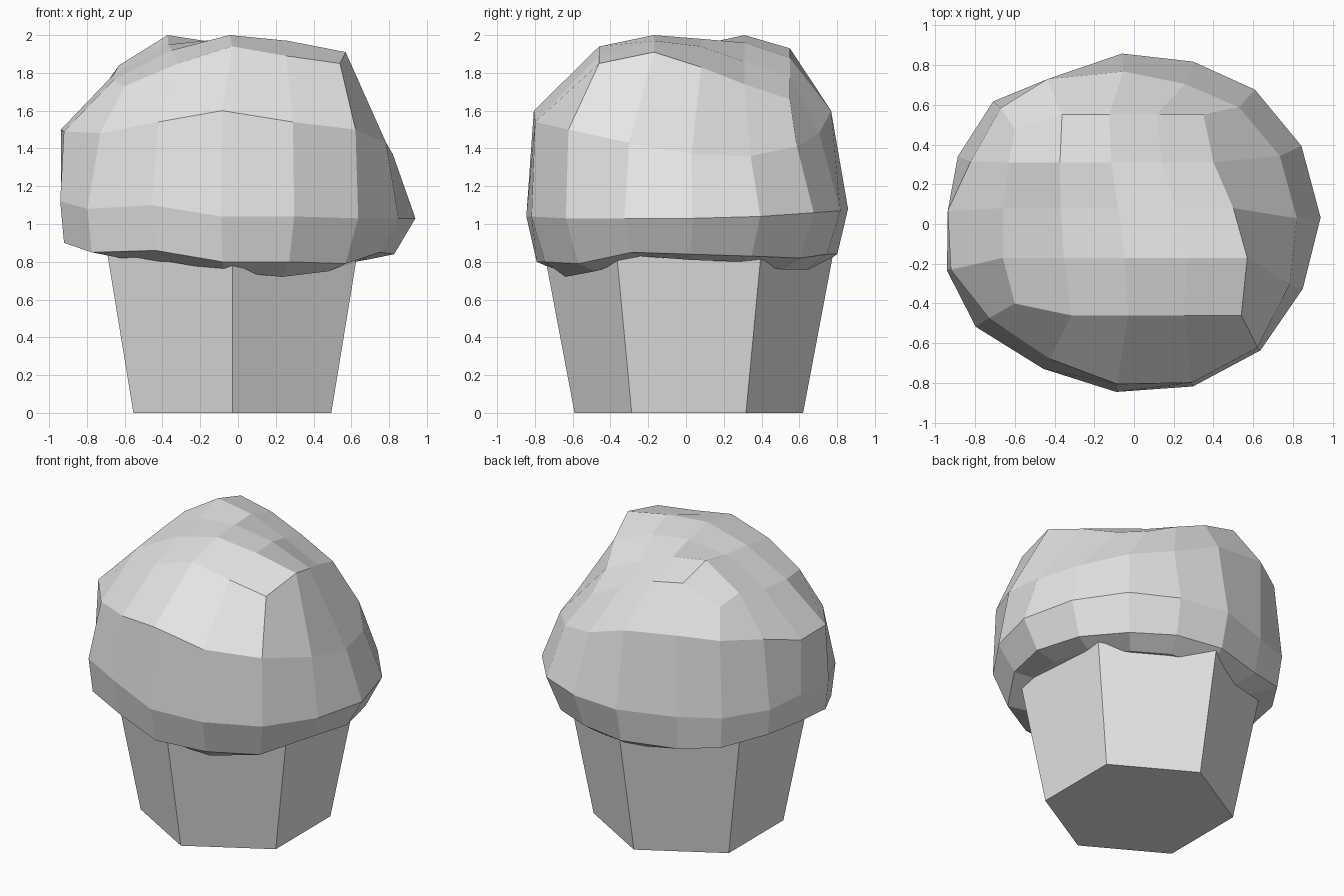
import bpy
import bmesh
from math import cos, sin, radians
from mathutils import Vector

default_cube = bpy.data.objects.get("Cube")
if default_cube:
    bpy.data.objects.remove(default_cube, do_unlink=True)


def make_material(name, colour):
    material = bpy.data.materials.new(name)
    material.use_nodes = True
    material.diffuse_color = colour
    material.node_tree.nodes["Principled BSDF"].inputs["Base Color"].default_value = colour
    return material


def finish(bm, name, material):
    bmesh.ops.recalc_face_normals(bm, faces=bm.faces[:])
    mesh = bpy.data.meshes.new(name)
    bm.to_mesh(mesh)
    bm.free()
    mesh.materials.append(material)
    part = bpy.data.objects.new(name, mesh)
    bpy.context.collection.objects.link(part)
    return part


def bridge(bm, lower, upper):
    """Join two closed loops of equal length with quads."""
    count = len(lower)
    for i in range(count):
        j = (i + 1) % count
        bm.faces.new((lower[i], lower[j], upper[j], upper[i]))


plain_grey = make_material("plain grey", (0.8, 0.8, 0.8, 1.0))

# Six-sided tapered cup, its top hidden inside the dome
bm = bmesh.new()
cup_rings = []
for radius, z in ((0.605, 0.0), (0.775, 0.9)):
    cup_rings.append([
        bm.verts.new((-0.03 + radius * cos(radians(30 + 60 * i)),
                      0.015 + radius * sin(radians(30 + 60 * i)), z))
        for i in range(6)])
bridge(bm, *cup_rings)
for ring in cup_rings:
    bm.faces.new(ring)
finish(bm, "cup", plain_grey)

# Lumpy dome: sixteen spokes, counter-clockwise from the +x side
angles = [2, 25, 48, 70, 94, 121, 139, 159, 176, 194, 213, 238, 264, 290, 315, 339]
belly_radius = [0.94, 0.93, 0.91, 0.87, 0.86, 0.85, 0.94, 0.95,
                0.94, 0.97, 0.95, 0.86, 0.85, 0.87, 0.9, 0.91]
shoulder_radius = [0.82, 0.81, 0.79, 0.75, 0.77, 0.85, 0.89, 0.88,
                   0.94, 0.95, 0.87, 0.8, 0.81, 0.85, 0.88, 0.84]
rim_radius = [r * (0.93 - 0.05 * cos(radians(a))) for r, a in zip(belly_radius, angles)]
lip_radius = [0.68] * len(angles)

# Heights of each ring along the same spokes
lip_z = [0.81, 0.8, 0.76, 0.76, 0.76, 0.78, 0.82, 0.86,
         0.86, 0.83, 0.81, 0.8, 0.75, 0.72, 0.75, 0.83]
rim_z = [0.84, 0.83, 0.82, 0.84, 0.84, 0.84, 0.88, 0.92,
         0.92, 0.9, 0.85, 0.86, 0.8, 0.8, 0.79, 0.85]
belly_z = [1.03, 1.04, 1.06, 1.07, 1.08, 1.08, 1.1, 1.1,
           1.12, 1.12, 1.08, 1.1, 1.04, 1.04, 1.03, 1.03]
shoulder_z = [1.37, 1.36, 1.41, 1.48, 1.6, 1.65, 1.62, 1.57,
              1.5, 1.49, 1.48, 1.54, 1.6, 1.54, 1.5, 1.43]

bm = bmesh.new()
rings = []
for radii, heights in ((lip_radius, lip_z), (rim_radius, rim_z),
                       (belly_radius, belly_z), (shoulder_radius, shoulder_z)):
    rings.append([bm.verts.new((r * cos(radians(a)), r * sin(radians(a)), z))
                  for a, r, z in zip(angles, radii, heights)])
for lower, upper in zip(rings, rings[1:]):
    bridge(bm, lower, upper)

# Crown patch, front row to back: y, left x, right x, then heights
crown_rows = [
    (-0.46, -0.6, 0.54, (1.73, 1.85, 1.94, 1.89, 1.85)),
    (-0.17, -0.66, 0.57, (1.76, 1.92, 2.0, 1.97, 1.91)),
    (0.08, -0.66, 0.5, (1.79, 1.95, 1.98, 1.94, 1.83)),
    (0.31, -0.63, 0.4, (1.84, 2.0, 1.96, 1.86, 1.74)),
    (0.55, -0.6, 0.35, (1.8, 1.93, 1.88, 1.78, 1.66)),
]
crown = []
for y, left, right, heights in crown_rows:
    row = []
    for i, z in enumerate(heights):
        x = left + (right - left) * i / 4
        pulled_y = y * 0.87 if i == 0 and abs(y) > 0.4 else y
        row.append(bm.verts.new((x, pulled_y, z)))
    crown.append(row)
for front, back in zip(crown, crown[1:]):
    for i in range(4):
        bm.faces.new((front[i], front[i + 1], back[i + 1], back[i]))

# Walk the patch border from the middle of the +x side and join it to the shoulder
border = [crown[j][4] for j in (2, 3, 4)]
border += [crown[4][i] for i in (3, 2, 1, 0)]
border += [crown[j][0] for j in (3, 2, 1, 0)]
border += [crown[0][i] for i in (1, 2, 3, 4)]
border.append(crown[1][4])
bridge(bm, rings[-1], border)

# Underside closes upward inside the cup
hub = bm.verts.new(Vector((0, 0, 0.88)))
lip = rings[0]
for i, vert in enumerate(lip):
    bm.faces.new((vert, hub, lip[(i + 1) % len(lip)]))
finish(bm, "dome", plain_grey)
